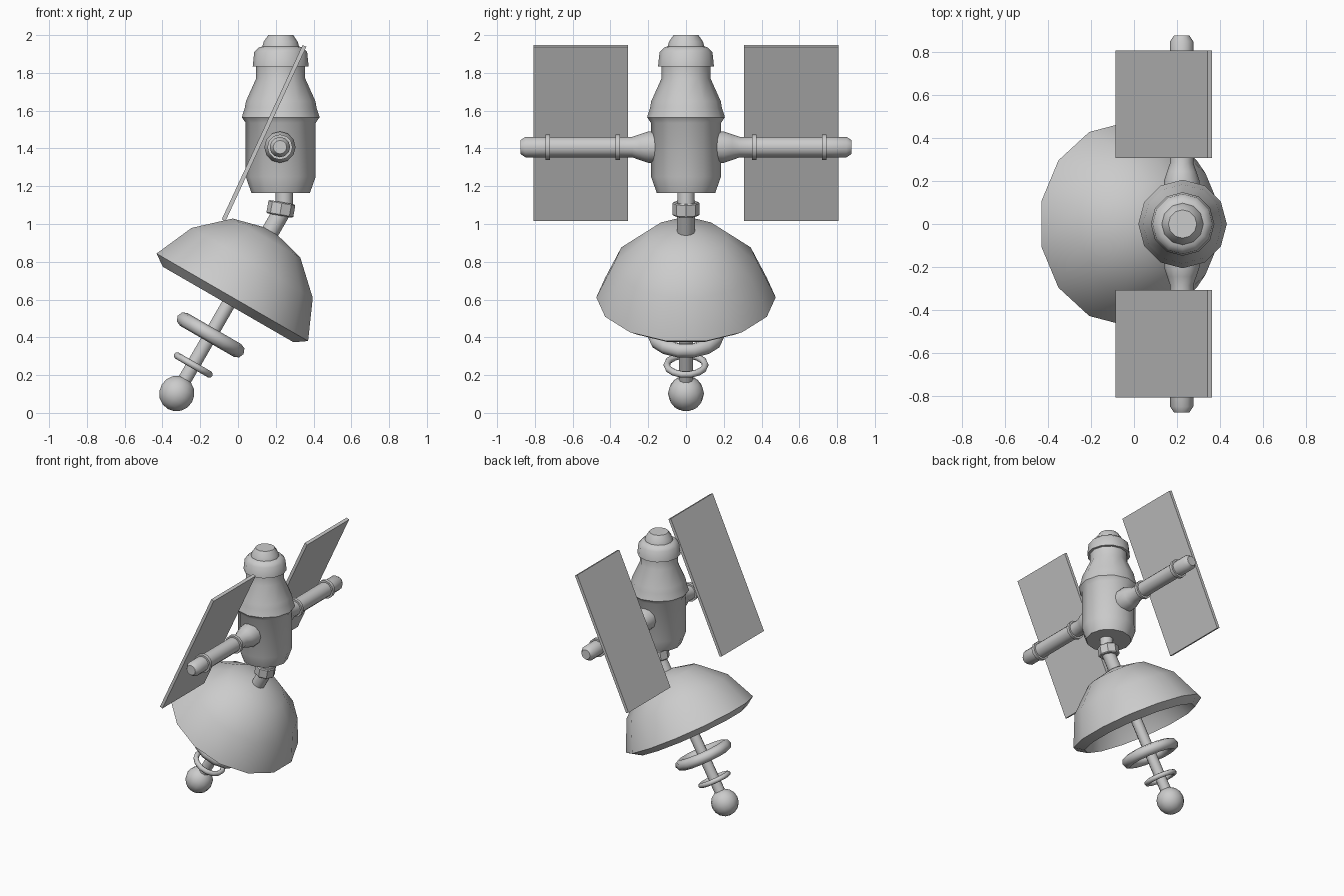
import bpy, bmesh
from math import pi, sin, cos, radians, atan2
from mathutils import Matrix, Vector

if "Cube" in bpy.data.objects:
    bpy.data.objects.remove(bpy.data.objects["Cube"])


def finish(name, bm, matrix, angle=40):
    bmesh.ops.recalc_face_normals(bm, faces=bm.faces)
    me = bpy.data.meshes.new(name)
    bm.to_mesh(me)
    bm.free()
    me.shade_smooth()
    me.set_sharp_from_angle(angle=radians(angle))
    ob = bpy.data.objects.new(name, me)
    ob.matrix_world = matrix
    bpy.context.collection.objects.link(ob)
    return ob


def lathe(name, profile, matrix, sides=12, phase=pi / 2, loop=False, angle=40):
    """Revolve (radius, height) points about local z; open ends are capped."""
    bm = bmesh.new()
    rings = []
    for r, z in profile:
        if r == 0:
            rings.append([bm.verts.new((0, 0, z))] * sides)
        else:
            rings.append([bm.verts.new((r * cos(phase + 2 * pi * i / sides),
                                        r * sin(phase + 2 * pi * i / sides), z))
                          for i in range(sides)])
    pairs = list(zip(rings, rings[1:]))
    if loop:
        pairs.append((rings[-1], rings[0]))
    for a, b in pairs:
        for i in range(sides):
            j = (i + 1) % sides
            bm.faces.new(list(dict.fromkeys((a[i], a[j], b[j], b[i]))))
    if not loop:
        for ring, (r, z) in ((rings[0], profile[0]), (rings[-1], profile[-1])):
            if r:
                bm.faces.new(ring)
    return finish(name, bm, matrix, angle)


def at(x, y, z, tilt=0.0):
    return Matrix.Translation((x, y, z)) @ Matrix.Rotation(radians(tilt), 4, 'Y')


BX = 0.226                      # body axis
dish = at(-0.03, 0, 0.612, 30)  # dish frame, local z points up through the back

# Main body
lathe("body", [(0.155, 1.165), (0.185, 1.25), (0.185, 1.535), (0.206, 1.565),
               (0.19, 1.615), (0.184, 1.65), (0.13, 1.77), (0.13, 1.835),
               (0.148, 1.835), (0.14, 1.91), (0.115, 1.935), (0.097, 1.94),
               (0.09, 1.965), (0.066, 2.0)], at(BX, 0, 0))

# Neck, joint and dish pipe
lathe("neck", [(0.046, 1.06), (0.046, 1.18)], at(0.245, 0, 0))
lathe("joint", [(0.066, -0.036), (0.072, -0.03), (0.072, 0.03), (0.066, 0.036)],
      at(0.227, 0, 1.08, 10), sides=8, angle=20)
lathe("dish_pipe", [(0.047, 0.37), (0.047, 0.55)], dish)

# Dish with a bevelled rim
lathe("dish", [(0, 0.416), (0.212, 0.362), (0.38, 0.21), (0.475, 0),
               (0.41, -0.044), (0.345, 0.15), (0.19, 0.3), (0, 0.35)],
      dish, sides=14)

# Feed rod, rings and ball
lathe("feed_rod", [(0.038, -0.56), (0.038, 0.36)], dish, sides=10)


def torus(name, major, minor, z, sides):
    pts = [(major + minor * cos(2 * pi * k / 8), z + minor * sin(2 * pi * k / 8))
           for k in range(8)]
    lathe(name, pts, dish, sides=sides, loop=True, angle=60)


torus("large_ring", 0.168, 0.039, -0.23, 14)
torus("small_ring", 0.102, 0.018, -0.414, 14)
ball = [(0 if k in (0, 8) else 0.095 * sin(pi * k / 8), -0.588 - 0.095 * cos(pi * k / 8))
        for k in range(9)]
lathe("feed_ball", ball, dish, sides=14, angle=60)

# Side arms and panels
low, high = Vector((-0.076, 0, 1.02)), Vector((0.352, 0, 1.943))
mid, span = (low + high) / 2, high - low
tilt = atan2(span.x, span.z)
for side, label in ((-1, "front"), (1, "back")):
    arm = Matrix.Translation((BX - 0.004, 0, 1.407)) @ Matrix.Rotation(-side * pi / 2, 4, 'X')
    lathe(label + "_arm", [(0.083, 0.1), (0.083, 0.2), (0.068, 0.245), (0.054, 0.285),
                           (0.054, 0.35), (0.067, 0.35), (0.067, 0.372), (0.054, 0.372),
                           (0.054, 0.72), (0.067, 0.72), (0.067, 0.745), (0.054, 0.745),
                           (0.054, 0.85), (0.036, 0.877)], arm)
    bm = bmesh.new()
    bmesh.ops.create_cube(bm, size=1)
    bmesh.ops.scale(bm, vec=(0.022, 0.5, span.length), verts=bm.verts)
    finish(label + "_panel", bm,
           Matrix.Translation((mid.x, side * 0.557, mid.z)) @ Matrix.Rotation(tilt, 4, 'Y'))
